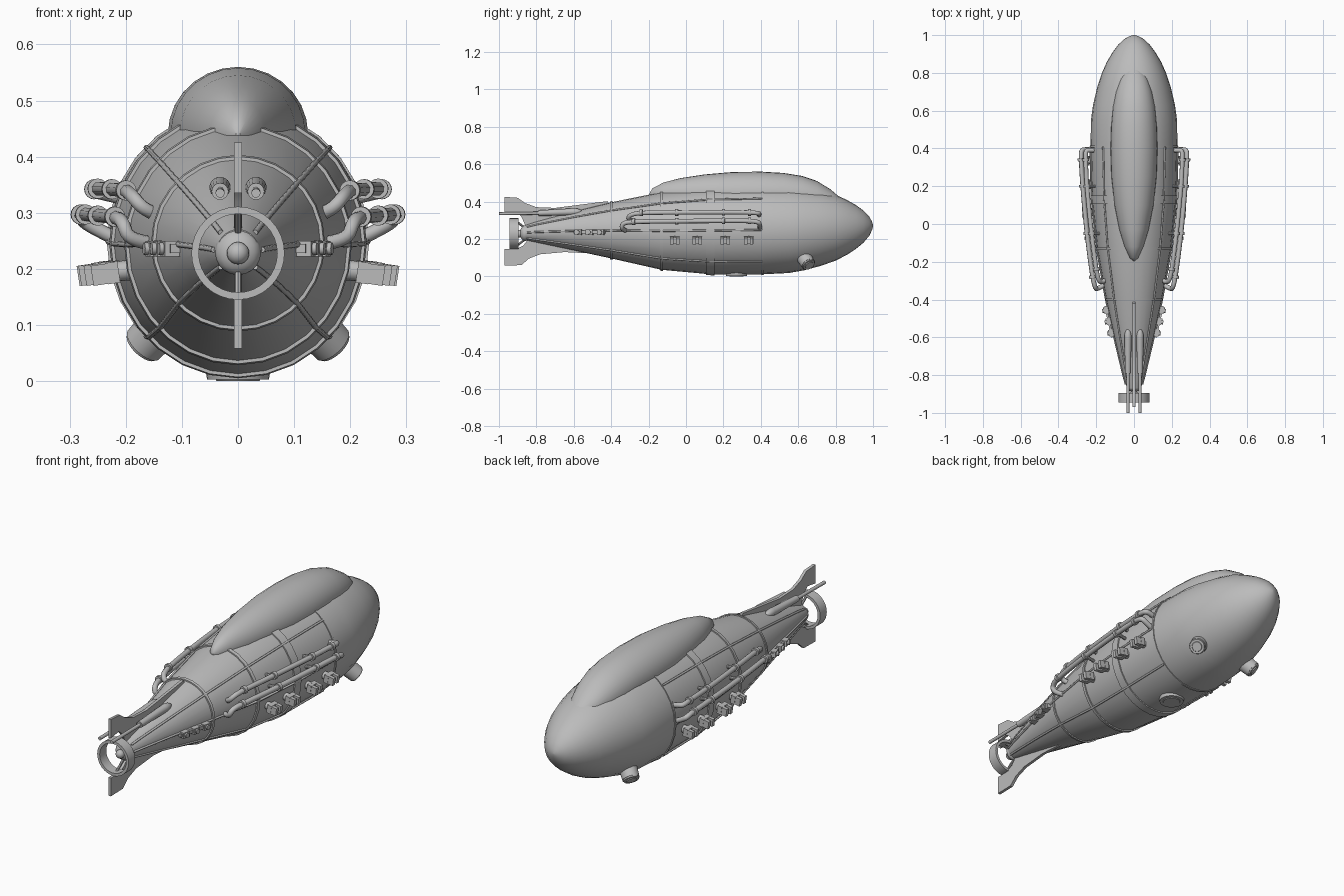
import bpy, bmesh, math
from mathutils import Vector

if "Cube" in bpy.data.objects:
    bpy.data.objects.remove(bpy.data.objects["Cube"])

grey = bpy.data.materials.new("hull_grey")
grey.use_nodes = True
grey.diffuse_color = (0.5, 0.5, 0.5, 1)
grey.node_tree.nodes["Principled BSDF"].inputs["Base Color"].default_value = (0.5, 0.5, 0.5, 1)
parts = []


def finish(name, bm):
    bmesh.ops.recalc_face_normals(bm, faces=bm.faces)
    me = bpy.data.meshes.new(name)
    bm.to_mesh(me)
    bm.free()
    me.materials.append(grey)
    ob = bpy.data.objects.new(name, me)
    bpy.context.collection.objects.link(ob)
    parts.append(ob)
    return ob


def loft(name, stations, n=28):
    """Skin elliptical sections (y, centre z, half width, half height)."""
    bm = bmesh.new()
    rings = []
    for y, cz, rx, rz in stations:
        rings.append([bm.verts.new((rx * math.cos(a), y, cz + rz * math.sin(a)))
                      for a in (math.tau * i / n for i in range(n))])
    for a, b in zip(rings, rings[1:]):
        for i in range(n):
            j = (i + 1) % n
            bm.faces.new((a[i], a[j], b[j], b[i]))
    bm.faces.new(rings[0])
    bm.faces.new(rings[-1])
    return finish(name, bm)


def rod(name, a, b, r, r2=None, n=16):
    a, b = Vector(a), Vector(b)
    bm = bmesh.new()
    bmesh.ops.create_cone(bm, cap_ends=True, segments=n, radius1=r,
                          radius2=r if r2 is None else r2, depth=(b - a).length)
    ob = finish(name, bm)
    ob.location = (a + b) / 2
    ob.rotation_euler = (b - a).to_track_quat('Z', 'Y').to_euler()
    return ob


def ball(name, loc, r, scale=(1, 1, 1)):
    bm = bmesh.new()
    bmesh.ops.create_uvsphere(bm, u_segments=16, v_segments=10, radius=r)
    ob = finish(name, bm)
    ob.location, ob.scale = loc, scale


def box(name, loc, size, rot=(0, 0, 0)):
    bm = bmesh.new()
    bmesh.ops.create_cube(bm, size=1)
    bmesh.ops.scale(bm, vec=size, verts=bm.verts)
    ob = finish(name, bm)
    ob.location, ob.rotation_euler = loc, rot


def tube(name, pts, r, smooth=True):
    cu = bpy.data.curves.new(name, 'CURVE')
    cu.dimensions = '3D'
    cu.bevel_depth, cu.bevel_resolution, cu.use_fill_caps = r, 2, True
    sp = cu.splines.new('NURBS' if smooth else 'POLY')
    sp.points.add(len(pts) - 1)
    for p, co in zip(sp.points, pts):
        p.co = (*co, 1)
    if smooth:
        sp.order_u, sp.use_endpoint_u, sp.resolution_u = 3, True, 6
    cu.materials.append(grey)
    bpy.context.collection.objects.link(bpy.data.objects.new(name, cu))


def ring(name, y0, y1, cz, r_out, r_in, n=32):
    """Hollow band around the long axis."""
    bm = bmesh.new()
    loops = []
    for y, r in ((y0, r_out), (y1, r_out), (y1, r_in), (y0, r_in)):
        loops.append([bm.verts.new((r * math.cos(math.tau * i / n), y,
                                    cz + r * math.sin(math.tau * i / n))) for i in range(n)])
    for k in range(4):
        a, b = loops[k], loops[(k + 1) % 4]
        for i in range(n):
            j = (i + 1) % n
            bm.faces.new((a[i], a[j], b[j], b[i]))
    finish(name, bm)


def fin(name, outline, thick):
    bm = bmesh.new()
    f = bm.faces.new([bm.verts.new((-thick / 2, y, z)) for y, z in outline])
    ext = bmesh.ops.extrude_face_region(bm, geom=[f])
    bmesh.ops.translate(bm, vec=(thick, 0, 0),
                        verts=[v for v in ext["geom"] if isinstance(v, bmesh.types.BMVert)])
    finish(name, bm)


# Hull
HULL = [(-.87, .233, .037, .037), (-.8, .237, .056, .056), (-.6, .243, .104, .104),
        (-.4, .246, .148, .15), (-.13, .243, .196, .208), (.13, .245, .223, .234),
        (.41, .248, .23, .237), (.55, .25, .228, .232), (.63, .252, .217, .22),
        (.72, .256, .196, .2), (.8, .26, .17, .176), (.86, .262, .143, .147),
        (.91, .264, .113, .116), (.95, .266, .083, .085), (.98, .268, .05, .051),
        (.995, .27, .022, .022), (1, .27, .004, .004)]


def hull_at(y):
    for a, b in zip(HULL, HULL[1:]):
        if a[0] <= y <= b[0]:
            t = (y - a[0]) / (b[0] - a[0])
            return [p + t * (q - p) for p, q in zip(a, b)]


def on_hull(y, deg, lift=0):
    _, cz, rx, rz = hull_at(y)
    a = math.radians(deg)
    return ((rx + lift) * math.cos(a), y, cz + (rz + lift) * math.sin(a))


loft("hull", HULL)

# Raised bands and long seams
for y, w, lift in ((-.4, .006, .006), (-.13, .008, .006), (.13, .022, .006), (.41, .005, .004)):
    sec = []
    for yy, l in ((y - w, 0), (y - w, lift), (y + w, lift), (y + w, 0)):
        _, cz, rx, rz = hull_at(yy)
        sec.append((yy, cz, rx + l, rz + l))
    loft("hull_band", sec)
for deg in (0, 45, 135, 180, 225, 315):
    tube("hull_seam", [on_hull(y, deg, .001) for y in (-.85, -.8, -.6, -.4, -.13, .13, .41)],
         .005, smooth=False)

# Canopy blister on the back
CANOPY = [(-.195, .44, .004, .004), (-.18, .44, .022, .03), (-.12, .44, .05, .062), (-.03, .44, .078, .085),
          (.1, .44, .104, .105), (.25, .44, .12, .118), (.4, .44, .125, .12),
          (.52, .44, .121, .113), (.62, .43, .112, .107), (.7, .42, .096, .09),
          (.77, .41, .072, .057), (.82, .40, .04, .025)]
loft("canopy", CANOPY)

# Tail fins, cut from side outlines
fin("upper_fin", [(-.97, .425), (-.9, .42), (-.86, .392), (-.8, .37), (-.7, .366), (-.42, .402),
                  (-.4, .37), (-.6, .32), (-.85, .25), (-.88, .32), (-.91, .345), (-.97, .335)], .014)
fin("lower_fin", [(-.97, .058), (-.88, .06), (-.84, .095), (-.78, .118), (-.65, .13), (-.5, .122),
                  (-.45, .14), (-.6, .17), (-.83, .215), (-.87, .165), (-.91, .145), (-.97, .145)], .014)

# Propeller shroud and hub
ring("propeller_shroud", -.945, -.895, .228, .083, .07)
ball("propeller_hub", (0, -.86, .23), .041, (1, .7, 1))
ball("hub_tip", (0, -.89, .228), .02)
for a in (90, 270):
    c, s = math.cos(math.radians(a)), math.sin(math.radians(a))
    rod("shroud_strut", (0, -.86, .228 + .03 * s), (0, -.92, .228 + .076 * s), .006, n=8)

for s in (-1, 1):
    # Twin tail booms
    rod("tail_boom", (s * .032, -1, .335), (s * .032, -.78, .338), .008)
    loft_end = rod("boom_sleeve", (s * .032, -.79, .338), (s * .032, -.6, .345), .015, .019)
    ball("boom_fairing", (s * .032, -.6, .345), .019, (1, 2.4, 1))

    # Side pipes with elbows, flanges and stand-offs
    upper = [(.14, -.29, .295), (.168, -.31, .305), (.188, -.3, .33), (.2, -.24, .34), (.225, -.05, .342),
             (.25, .2, .343), (.256, .34, .342), (.256, .385, .338), (.24, .392, .335), (.2, .39, .325)]
    lower = [(.15, -.32, .245), (.195, -.345, .25), (.205, -.34, .285), (.22, -.28, .293), (.25, -.05, .295),
             (.272, .2, .297), (.28, .34, .297), (.28, .39, .29), (.262, .395, .275), (.21, .395, .25)]
    for name, path in (("upper_pipe", upper), ("lower_pipe", lower)):
        pts = [Vector((s * x, y, z)) for x, y, z in path]
        tube(name, pts, .0125)
        for i, j in ((3, 4), (4, 5), (5, 6), (6, 5)):
            d = (pts[j] - pts[i]).normalized() * .008
            rod("pipe_flange", pts[i] - d, pts[i] + d, .018)
        for i in (4, 5):
            p = pts[i]
            rod("pipe_standoff", p, (p.x - s * .055, p.y, p.z - .01), .008, n=10)

    # Row of four side mounts with forked heads
    for y in (-.06, .06, .21, .335):
        x = hull_at(y)[2] - .012
        rod("mount_stub", (s * (x - .02), y, .2), (s * (x + .03), y, .195), .018)
        box("mount_block", (s * (x + .032), y, .193), (.022, .052, .038), (0, s * .15, 0))
        for dy in (-.016, .016):
            box("mount_prong", (s * (x + .052), y + dy, .19), (.034, .017, .036), (0, s * .15, 0))

    # Stepped vents near the tail
    slope = -s * .22
    box("vent_rail", (s * .124, -.515, .236), (.03, .17, .016), (0, 0, slope))
    for y in (-.575, -.515, -.455):
        x = hull_at(y)[2] + .008
        box("vent_block", (s * x, y, .236), (.034, .036, .027), (0, 0, slope))
        rod("vent_nozzle", (s * x, y, .236), (s * (x + .024), y - .006, .236), .011, n=12)

    # Angled lamps under the nose
    axis = Vector((s * .58, .42, -.62)).normalized()
    tip = Vector((s * .168, .655, .065))
    rod("lamp_housing", tip - axis * .09, tip, .042, .038, n=24)
    rod("lamp_rim", tip - axis * .006, tip + axis * .006, .038, .034, n=24)
    rod("lamp_lens", tip, tip + axis * .01, .027, .022, n=24)

# Round hatch under the belly
rod("belly_hatch_rim", (0, .27, .03), (0, .27, .003), .06, .055, n=28)
rod("belly_hatch_lens", (0, .27, .006), (0, .27, 0), .042, .038, n=28)

# Smooth shading with sharp edges kept
bpy.ops.object.select_all(action='DESELECT')
for ob in parts:
    ob.select_set(True)
bpy.context.view_layer.objects.active = parts[0]
bpy.ops.object.shade_smooth_by_angle(angle=math.radians(35))
